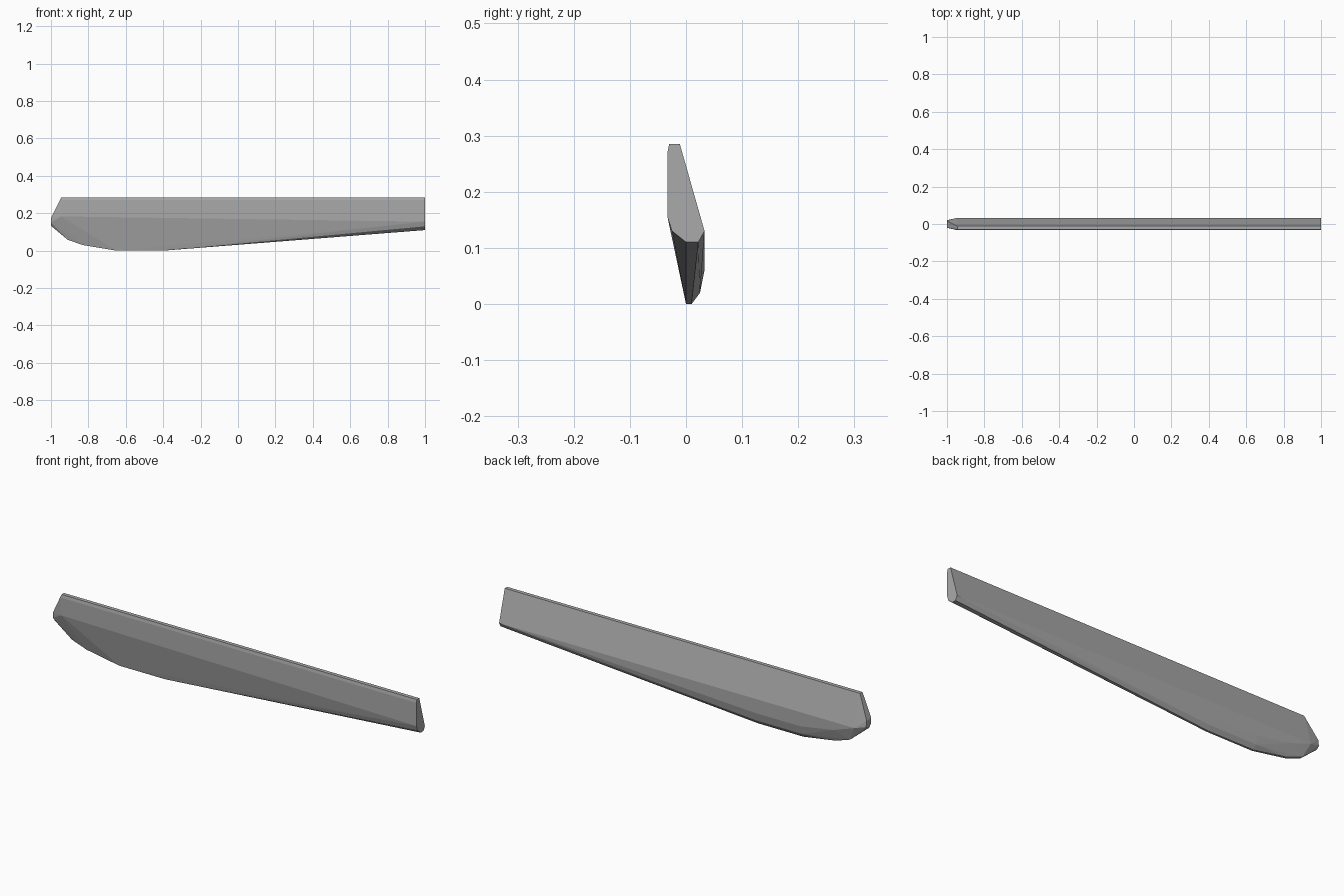
import bpy
import bmesh
import math

# Remove the default cube
cube = bpy.data.objects.get("Cube")
if cube:
    bpy.data.objects.remove(cube)

# Grey material
grey = bpy.data.materials.new("plain_grey")
grey.use_nodes = True
colour = (0.4, 0.4, 0.4, 1)
grey.diffuse_color = colour
grey.node_tree.nodes["Principled BSDF"].inputs["Base Color"].default_value = colour

FRONT, BACK = -0.033, 0.033

# Cross-sections as (y, z) points along the length, keyed by x
sections = {
    1.0: [(-0.03, 0.285), (-0.011, 0.285), (BACK, 0.13), (0.022, 0.11),
          (0, 0.11), (-0.025, 0.13), (FRONT, 0.155), (FRONT, 0.27)],
    0.15: [(BACK, 0.09)],
    -0.4: [(0, 0), (0.01, 0), (0.025, 0.02), (BACK, 0.06)],
    -0.65: [(0, 0), (0.01, 0), (0.025, 0.02), (BACK, 0.06)],
    -0.83: [(0.002, 0.03), (0.014, 0.03), (BACK, 0.09)],
    -0.91: [(0.002, 0.058), (0.018, 0.058), (FRONT, 0.183)],
    -0.945: [(-0.03, 0.285), (-0.011, 0.285), (FRONT, 0.27),
             (FRONT, 0.183), (BACK, 0.13)],
    -1.0: [(-0.02, 0.175), (0.016, 0.175), (0.02, 0.145),
           (0.008, 0.133), (-0.005, 0.133), (-0.018, 0.15)],
}

# Faceted blade: the tight skin around all sections
bm = bmesh.new()
for x, points in sections.items():
    for y, z in points:
        bm.verts.new((x, y, z))
hull = bmesh.ops.convex_hull(bm, input=bm.verts[:])
loose = [v for v in bm.verts if not v.link_faces]
bmesh.ops.delete(bm, geom=loose, context='VERTS')
bmesh.ops.dissolve_limit(bm, angle_limit=math.radians(0.5),
                         verts=bm.verts[:], edges=bm.edges[:])
bmesh.ops.recalc_face_normals(bm, faces=bm.faces[:])

mesh = bpy.data.meshes.new("blade")
bm.to_mesh(mesh)
bm.free()
mesh.materials.append(grey)
blade = bpy.data.objects.new("blade", mesh)
bpy.context.collection.objects.link(blade)
